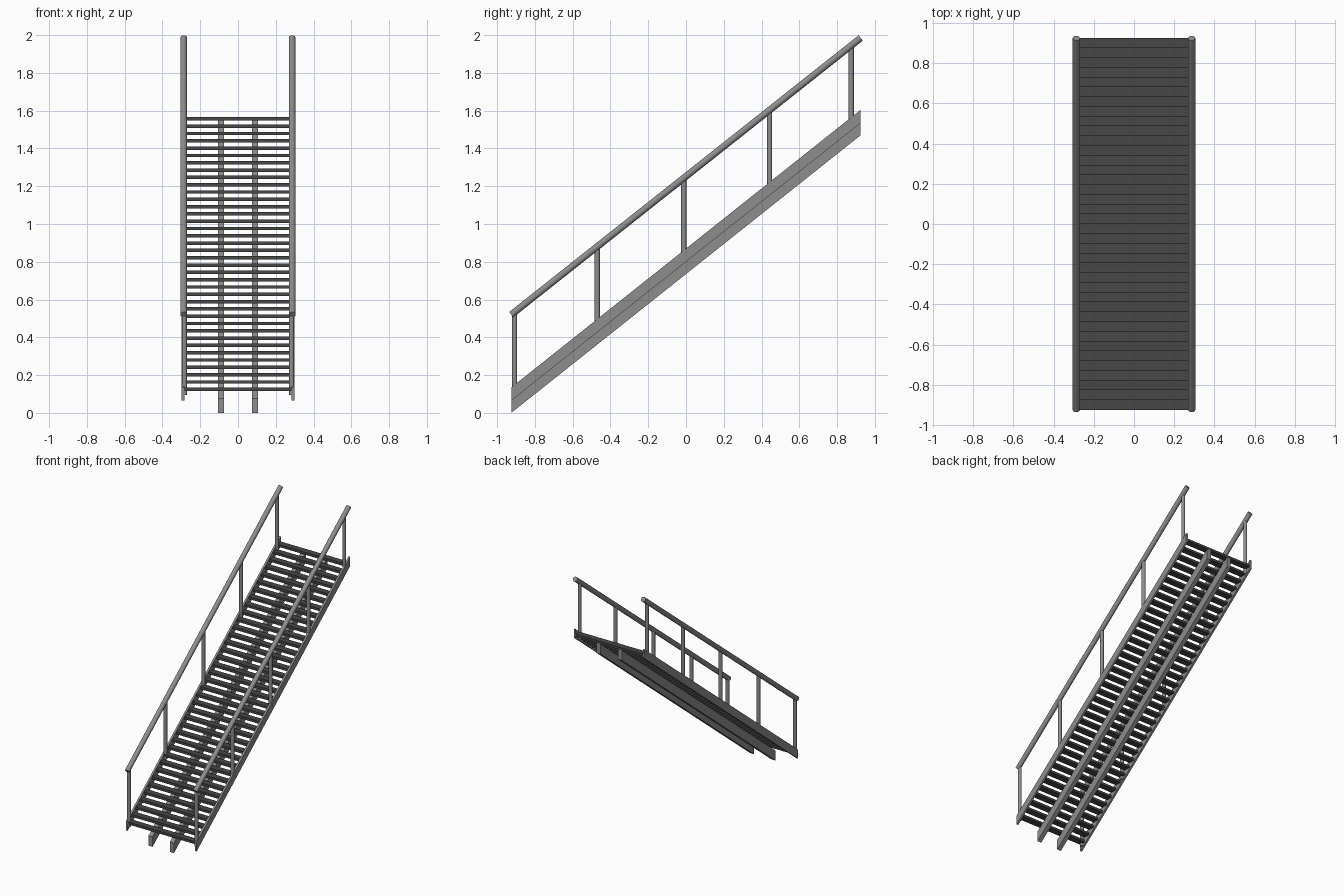
import bpy, bmesh
from mathutils import Vector

if "Cube" in bpy.data.objects:
    bpy.data.objects.remove(bpy.data.objects["Cube"])

SLOPE = 1.47 / 1.85
HALF = 0.925


def material(name, v):
    m = bpy.data.materials.new(name)
    m.diffuse_color = (v, v, v, 1)
    m.use_nodes = True
    m.node_tree.nodes["Principled BSDF"].inputs["Base Color"].default_value = m.diffuse_color
    return m


STEEL = material("steel_grey", 0.27)
DARK = material("dark_tread", 0.063)


def finish(name, bm, mat):
    bmesh.ops.recalc_face_normals(bm, faces=bm.faces)
    me = bpy.data.meshes.new(name)
    bm.to_mesh(me)
    bm.free()
    me.materials.append(mat)
    ob = bpy.data.objects.new(name, me)
    bpy.context.collection.objects.link(ob)
    return ob


def sloped_board(name, x0, x1, z0, z1):
    """Board with plumb-cut ends following the stair slope."""
    rise = 2 * HALF * SLOPE
    bm = bmesh.new()
    prof = [(-HALF, z0), (HALF, z0 + rise), (HALF, z1 + rise), (-HALF, z1)]
    face = bm.faces.new([bm.verts.new((x0, y, z)) for y, z in prof])
    ext = bmesh.ops.extrude_face_region(bm, geom=[face])
    verts = [v for v in ext["geom"] if isinstance(v, bmesh.types.BMVert)]
    bmesh.ops.translate(bm, verts=verts, vec=(x1 - x0, 0, 0))
    # keep the starting face so the board is closed on both sides
    if not face.is_valid:
        bmesh.ops.holes_fill(bm, edges=bm.edges)
    return finish(name, bm, STEEL)


def rod(name, a, b, r, sides=20):
    a, b = Vector(a), Vector(b)
    d = b - a
    bpy.ops.mesh.primitive_cylinder_add(vertices=sides, radius=r, depth=d.length, location=(a + b) / 2)
    ob = bpy.context.object
    ob.rotation_euler = d.to_track_quat('Z', 'Y').to_euler()
    ob.name = name
    ob.data.materials.append(STEEL)
    bpy.ops.object.shade_smooth_by_angle()
    return ob


# Treads: one slat repeated up the slope
COUNT = 38
pitch = 2 * HALF / COUNT
bm = bmesh.new()
bmesh.ops.create_cube(bm, size=1)
bmesh.ops.scale(bm, verts=bm.verts, vec=(0.572, pitch, 0.018))
bmesh.ops.translate(bm, verts=bm.verts, vec=(0, -HALF + pitch / 2, 0.125))
treads = finish("treads", bm, DARK)
arr = treads.modifiers.new("repeat", 'ARRAY')
arr.count = COUNT
arr.use_relative_offset = False
arr.use_constant_offset = True
arr.constant_offset_displace = (0, pitch, pitch * SLOPE)

rail_a, rail_b = (-0.925, 0.52), (0.925, 1.985)
rail_slope = (rail_b[1] - rail_a[1]) / (rail_b[0] - rail_a[0])

for s, side in ((-1, "left"), (1, "right")):
    # Support beam under the treads and side stringer
    sloped_board(f"beam_{side}", s * 0.073, s * 0.107, 0.0, 0.077)
    sloped_board(f"stringer_{side}", s * 0.284, s * 0.299, 0.065, 0.135)
    # Handrail
    rod(f"handrail_{side}", (s * 0.287, *rail_a), (s * 0.287, *rail_b), 0.018)
    # Posts
    for i, y in enumerate((-0.907, -0.47, -0.012, 0.443, 0.875)):
        foot = 0.08 + (y + HALF) * SLOPE
        top = rail_a[1] + (y - rail_a[0]) * rail_slope
        rod(f"post_{side}_{i}", (s * 0.284, y, foot), (s * 0.284, y, top), 0.0135, 16)
